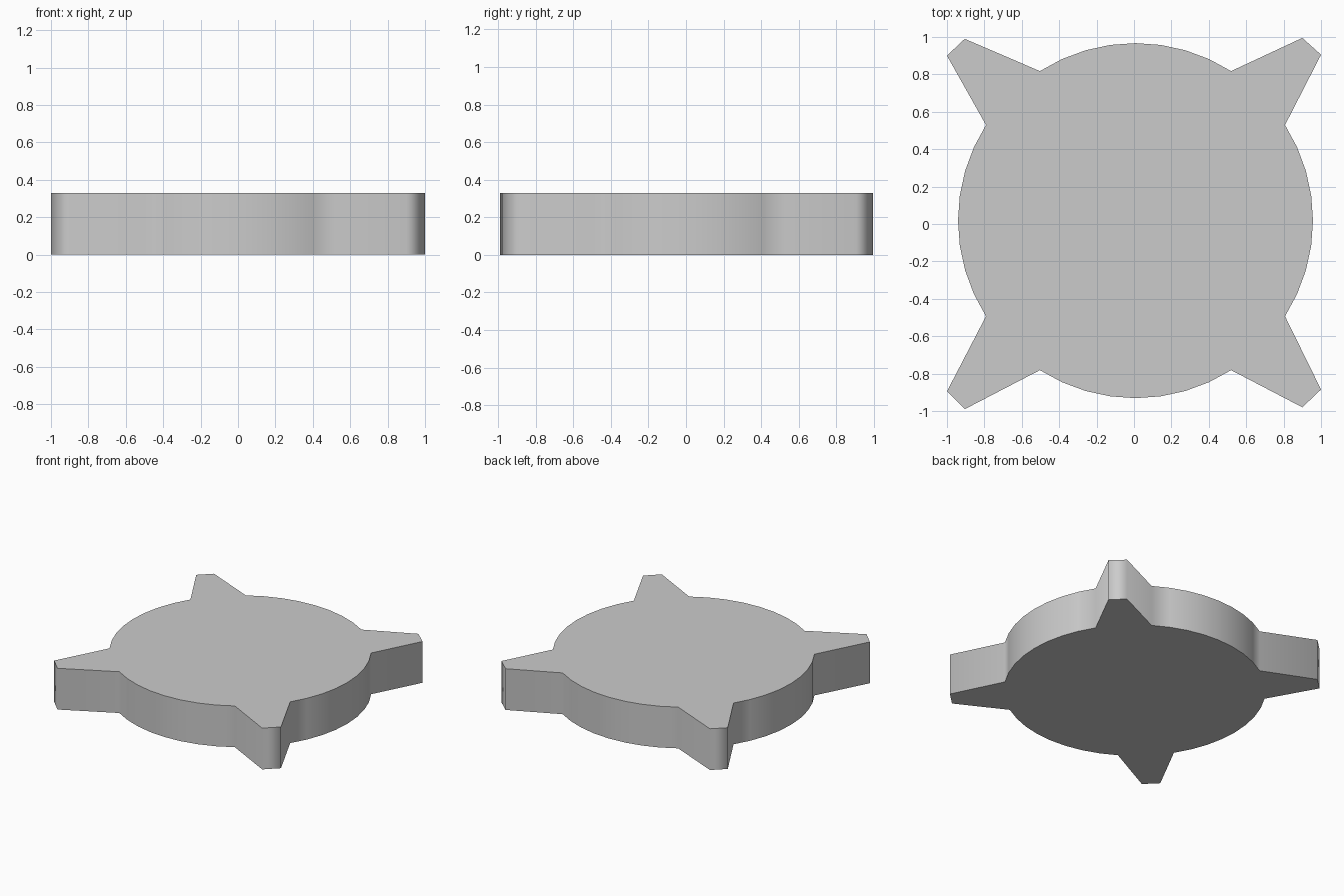
import bpy, bmesh, math

if "Cube" in bpy.data.objects:
    bpy.data.objects.remove(bpy.data.objects["Cube"])

HEIGHT = 0.33
CX, CY, R = 0.008, 0.018, 0.949   # round body
ARC_HALF = math.radians(32.6)     # half angle of each round side
STEPS = 8

# Flat ends of the four corner lugs, counter-clockwise from the right side
tips = [
    [(1.0, 0.905), (0.90, 0.995)],
    [(-0.905, 0.99), (-1.0, 0.90)],
    [(-1.0, -0.895), (-0.905, -0.99)],
    [(0.90, -0.98), (1.0, -0.885)],
]

# Outline: round side, then lug, four times
outline = []
for i, tip in enumerate(tips):
    mid = i * math.pi / 2
    for s in range(STEPS + 1):
        a = mid - ARC_HALF + 2 * ARC_HALF * s / STEPS
        outline.append((CX + R * math.cos(a), CY + R * math.sin(a)))
    outline += tip

# Extrude the outline into a plate
bm = bmesh.new()
base = bm.faces.new([bm.verts.new((x, y, 0)) for x, y in outline])
top = bmesh.ops.extrude_face_region(bm, geom=[base], use_keep_orig=True)
bmesh.ops.translate(bm, vec=(0, 0, HEIGHT),
                    verts=[g for g in top["geom"] if isinstance(g, bmesh.types.BMVert)])
bmesh.ops.recalc_face_normals(bm, faces=bm.faces[:])
mesh = bpy.data.meshes.new("lugged_plate")
bm.to_mesh(mesh)
bm.free()
plate = bpy.data.objects.new("lugged_plate", mesh)
bpy.context.collection.objects.link(plate)

# Smooth side wall, crisp top and bottom rims
bpy.context.view_layer.objects.active = plate
plate.select_set(True)
bpy.ops.object.shade_smooth_by_angle(angle=math.radians(80))
